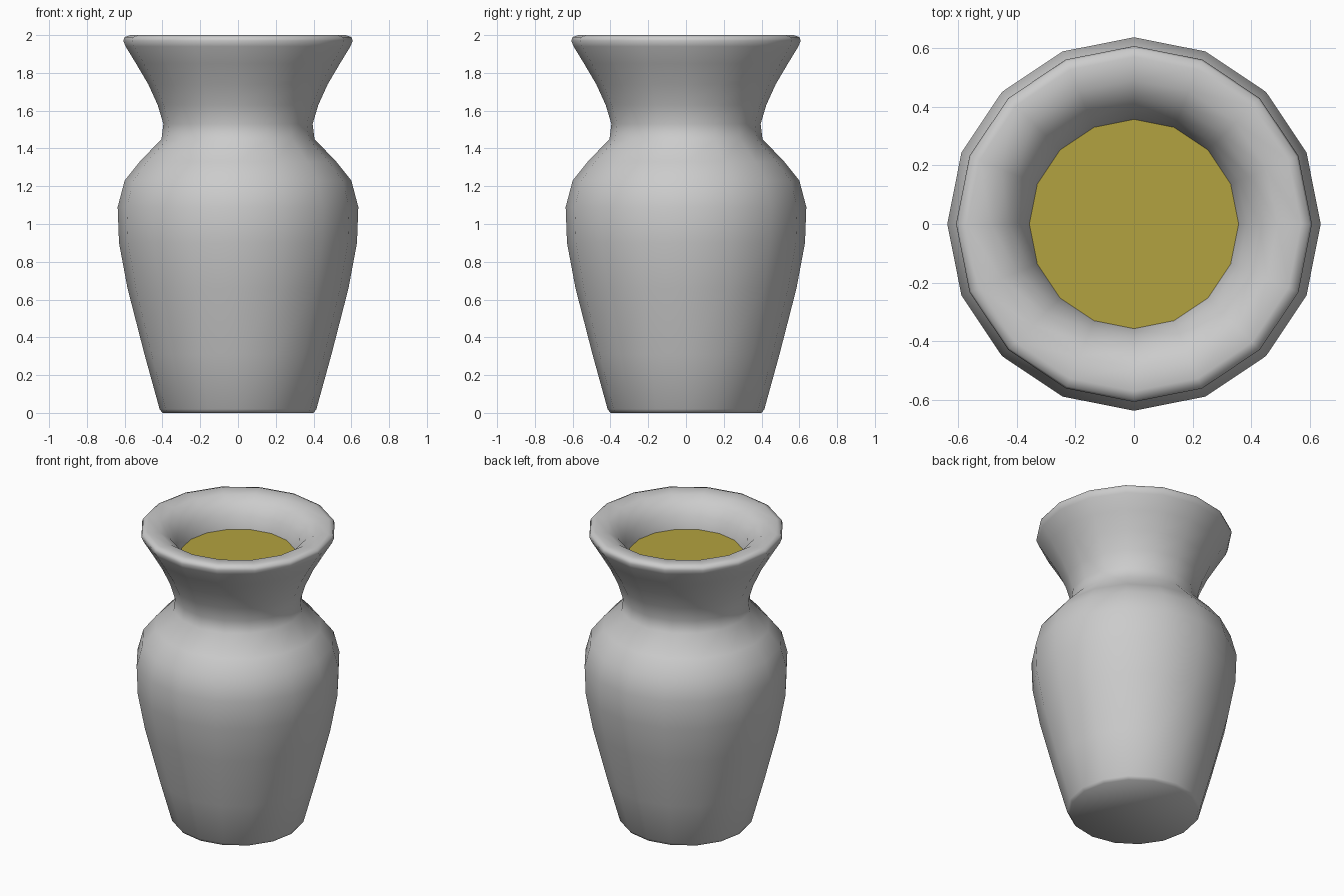
import bpy
import bmesh
from math import cos, sin, pi, radians

SIDES = 16

cube = bpy.data.objects.get("Cube")
if cube:
    bpy.data.objects.remove(cube)


def make_material(name, rgb):
    mat = bpy.data.materials.new(name)
    mat.use_nodes = True
    color = (*rgb, 1.0)
    mat.diffuse_color = color
    mat.node_tree.nodes["Principled BSDF"].inputs["Base Color"].default_value = color
    return mat


def lathe(name, profile, mat, cap_start=False, smooth=True):
    """Revolve (radius, height) points around z."""
    bm = bmesh.new()
    rings = [[bm.verts.new((r * cos(2 * pi * i / SIDES), r * sin(2 * pi * i / SIDES), z))
              for i in range(SIDES)] for r, z in profile]
    for low, high in zip(rings, rings[1:]):
        for i in range(SIDES):
            j = (i + 1) % SIDES
            bm.faces.new((low[i], low[j], high[j], high[i]))
    if cap_start:
        bm.faces.new(rings[0][::-1])
    mesh = bpy.data.meshes.new(name)
    bm.to_mesh(mesh)
    bm.free()
    obj = bpy.data.objects.new(name, mesh)
    bpy.context.collection.objects.link(obj)
    mesh.materials.append(mat)
    if smooth:
        bpy.ops.object.select_all(action='DESELECT')
        obj.select_set(True)
        bpy.context.view_layer.objects.active = obj
        bpy.ops.object.shade_smooth_by_angle(angle=radians(60))
    return obj


ceramic = make_material("grey ceramic", (0.6, 0.6, 0.6))
filling = make_material("mustard filling", (0.45, 0.36, 0.05))

# Vase wall: foot, belly, shoulder, neck, flared lip, then down the inside
wall = [(0.40, 0.0), (0.415, 0.02), (0.495, 0.31), (0.585, 0.66), (0.63, 0.90),
        (0.637, 1.09), (0.60, 1.23), (0.52, 1.33), (0.405, 1.45), (0.395, 1.53),
        (0.425, 1.63), (0.475, 1.74), (0.54, 1.85), (0.595, 1.94), (0.607, 1.97),
        (0.60, 1.99), (0.57, 2.0), (0.49, 1.99), (0.43, 1.95), (0.385, 1.89),
        (0.357, 1.81), (0.34, 1.70)]
lathe("vase_body", wall, ceramic, cap_start=True)

# Flat filling surface inside the mouth
bpy.ops.mesh.primitive_circle_add(vertices=SIDES, radius=0.357, fill_type='NGON',
                                  location=(0, 0, 1.81))
disc = bpy.context.object
disc.name = "filling_surface"
disc.data.materials.append(filling)
